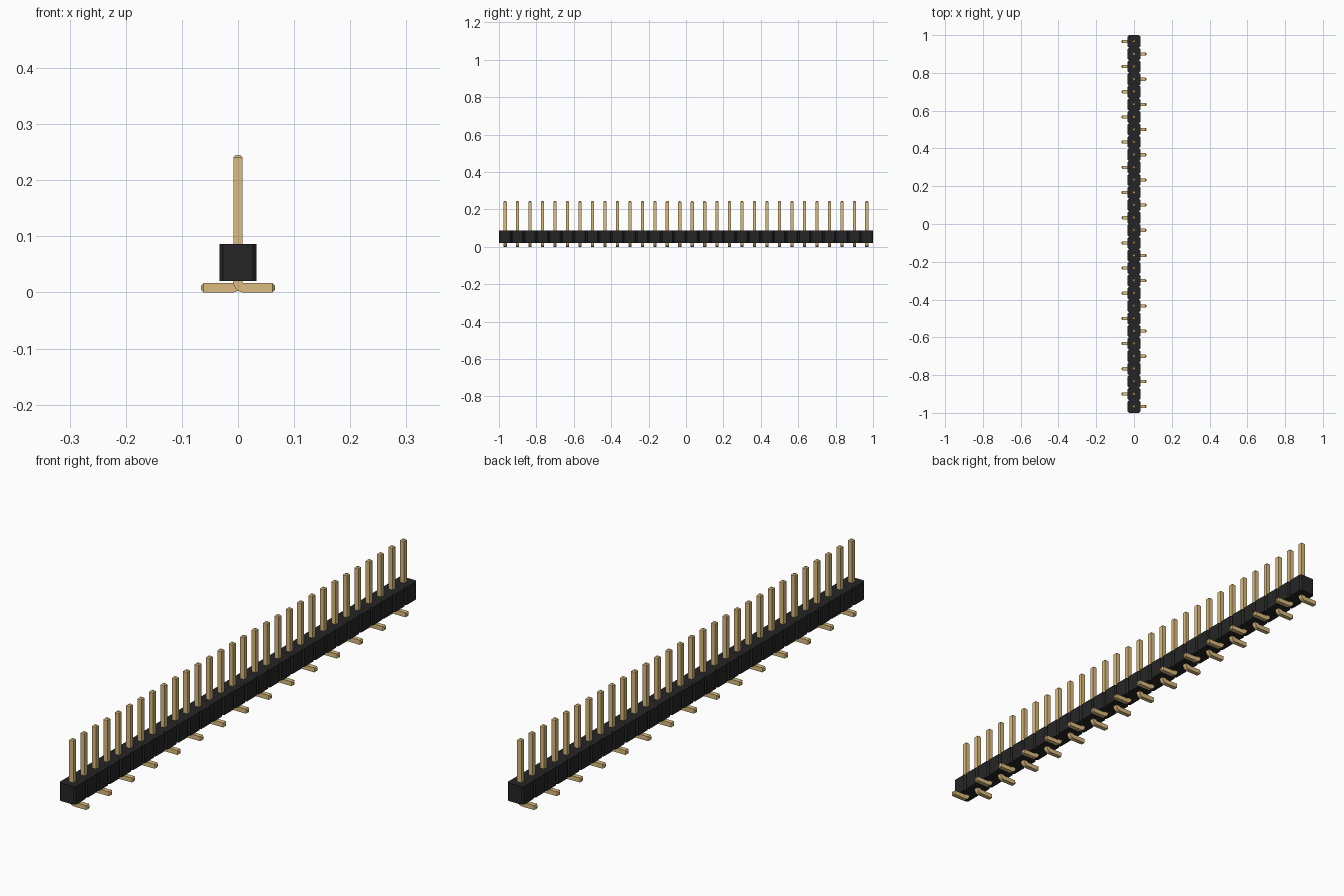
import bpy
import bmesh
import math

if "Cube" in bpy.data.objects:
    bpy.data.objects.remove(bpy.data.objects["Cube"])

COUNT = 30
PITCH = 2.0 / COUNT
BODY_Z0, BODY_Z1 = 0.020, 0.0866
NOTCH = PITCH / 10          # corner chamfer of each body segment
PIN = 0.0167                # pin thickness
TIP = PIN / 4               # chamfer at pin ends
TOP_Z = 0.2447
FOOT_X = 0.0655


def make_material(name, color):
    mat = bpy.data.materials.new(name)
    mat.use_nodes = True
    mat.diffuse_color = color
    mat.node_tree.nodes["Principled BSDF"].inputs["Base Color"].default_value = color
    return mat


def loft(name, rings, mat):
    """Mesh skinned through four-cornered rings, capped at both ends."""
    bm = bmesh.new()
    loops = [[bm.verts.new(p) for p in ring] for ring in rings]
    for a, b in zip(loops, loops[1:]):
        for k in range(4):
            n = (k + 1) % 4
            bm.faces.new((a[k], a[n], b[n], b[k]))
    bm.faces.new(loops[0])
    bm.faces.new(loops[-1])
    bmesh.ops.recalc_face_normals(bm, faces=bm.faces)
    mesh = bpy.data.meshes.new(name)
    bm.to_mesh(mesh)
    bm.free()
    mesh.materials.append(mat)
    return mesh


def place(name, mesh, y=0.0):
    obj = bpy.data.objects.new(name, mesh)
    obj.location.y = y
    bpy.context.collection.objects.link(obj)
    return obj


black = make_material("black plastic", (0.019, 0.0185, 0.0185, 1))
gold = make_material("gold metal", (0.708, 0.504, 0.210, 1))

# Housing: a bar notched between neighbouring segments
rings = []
for i in range(COUNT):
    y0 = -1 + i * PITCH
    rows = [(y0 + NOTCH, PITCH / 2), (y0 + PITCH - NOTCH, PITCH / 2),
            (y0 + PITCH, PITCH / 2 - NOTCH)]
    if i == 0:
        rows.insert(0, (y0, PITCH / 2 - NOTCH))
    for y, w in rows:
        rings.append([(-w, y, BODY_Z0), (w, y, BODY_Z0),
                      (w, y, BODY_Z1), (-w, y, BODY_Z1)])
place("housing", loft("housing", rings, black))


def pin_mesh(name, side):
    """Upright pin bent at the bottom into a foot pointing to one side."""
    h = PIN / 2
    t = h - TIP
    fillet = 0.002
    # (inner point, outer point, half depth) from the top down to the foot end
    sections = [((t, TOP_Z), (-t, TOP_Z), t),
                ((h, TOP_Z - TIP), (-h, TOP_Z - TIP), h)]
    cx, cz = h + fillet, PIN + fillet
    for k in range(7):
        a = math.radians(180 + 15 * k)
        c, s = math.cos(a), math.sin(a)
        sections.append(((cx + fillet * c, cz + fillet * s),
                         (cx + cz * c, cz + cz * s), h))
    sections += [((FOOT_X - TIP, PIN), (FOOT_X - TIP, 0), h),
                 ((FOOT_X, PIN - TIP), (FOOT_X, TIP), t)]
    pin_rings = [[(side * a[0], -d, a[1]), (side * a[0], d, a[1]),
                  (side * b[0], d, b[1]), (side * b[0], -d, b[1])]
                 for a, b, d in sections]
    return loft(name, pin_rings, gold)


# Pins: feet alternate left and right along the row
meshes = [pin_mesh("left_pin", 1), pin_mesh("right_pin", -1)]
pins = [place(("left_pin_" if i % 2 == 0 else "right_pin_") + str(i + 1),
              meshes[i % 2], -1 + (i + 0.5) * PITCH) for i in range(COUNT)]

# Smooth only the bends
bpy.ops.object.select_all(action='DESELECT')
for obj in pins[:2]:
    obj.select_set(True)
bpy.context.view_layer.objects.active = pins[0]
bpy.ops.object.shade_smooth_by_angle(angle=math.radians(25))
